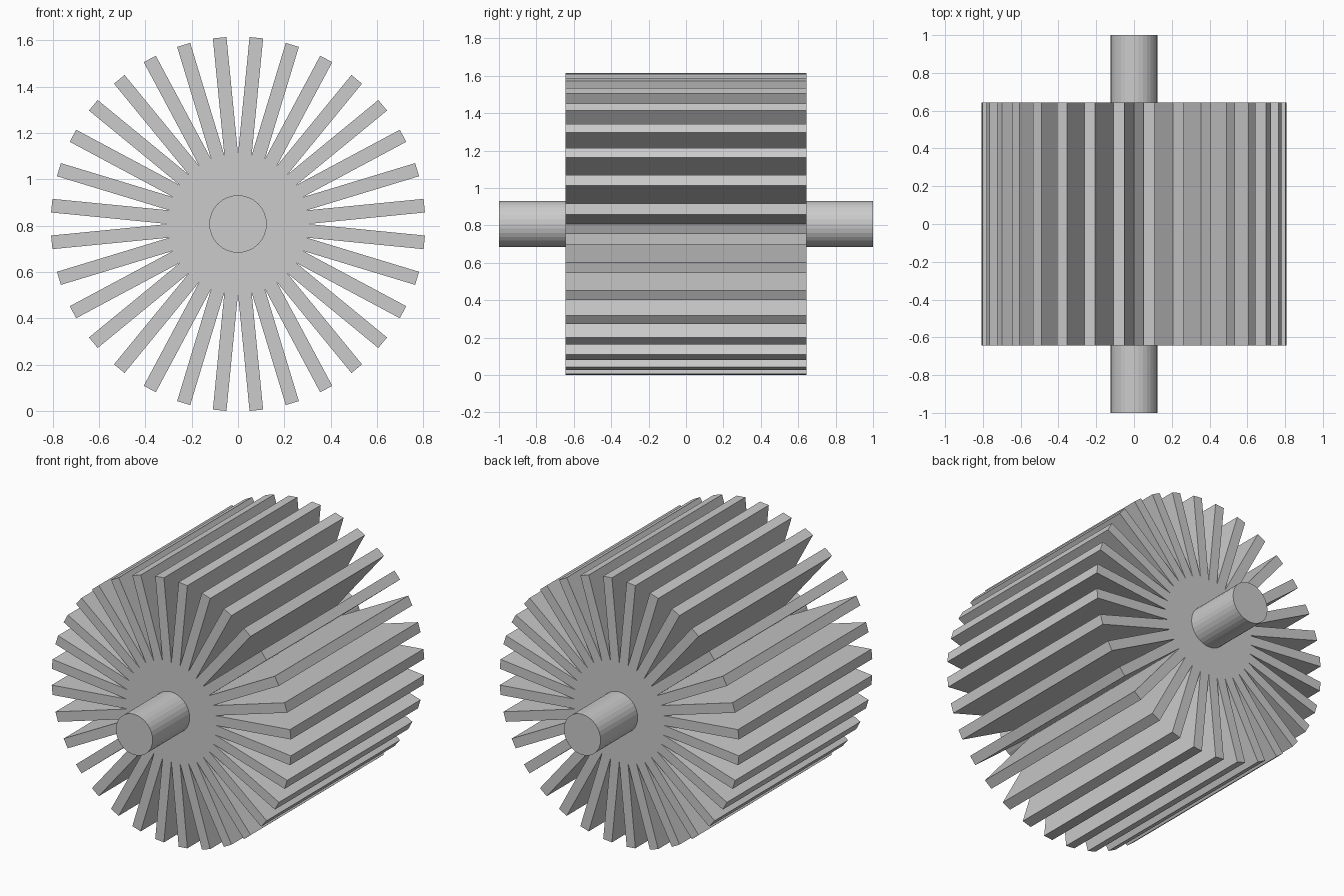
import bpy, bmesh
from math import sin, cos, pi

if "Cube" in bpy.data.objects:
    bpy.data.objects.remove(bpy.data.objects["Cube"])

FINS, R, W = 32, 0.808, 0.059      # fin count, tip radius, fin thickness
HALF_LEN, CZ = 0.643, 0.8075       # half length along y, axis height
STEP = 2 * pi / FINS


def extrude_y(name, profile, half):
    """Prism along y from an x-z profile centred on the axis."""
    bm = bmesh.new()
    face = bm.faces.new([bm.verts.new((x, -half, z)) for x, z in profile])
    out = bmesh.ops.extrude_face_region(bm, geom=[face])
    moved = [v for v in out["geom"] if isinstance(v, bmesh.types.BMVert)]
    bmesh.ops.translate(bm, verts=moved, vec=(0, 2 * half, 0))
    bmesh.ops.recalc_face_normals(bm, faces=bm.faces)
    # split the star-shaped ends cleanly
    bmesh.ops.triangulate(bm, faces=[f for f in bm.faces if len(f.verts) > 40])
    mesh = bpy.data.meshes.new(name)
    bm.to_mesh(mesh)
    bm.free()
    obj = bpy.data.objects.new(name, mesh)
    obj.location.z = CZ
    bpy.context.collection.objects.link(obj)
    return obj


# Finned rotor: notch where neighbouring fins meet, then two square tip corners
notch = (W / 2) / sin(STEP / 2)
star = []
for i in range(FINS):
    a = i * STEP
    star.append((notch * cos(a), notch * sin(a)))
    b = a + STEP / 2
    for s in (-W / 2, W / 2):
        star.append((R * cos(b) - s * sin(b), R * sin(b) + s * cos(b)))
extrude_y("finned_rotor", star, HALF_LEN)

# Round shaft through the middle
circle = [(0.124 * cos(2 * pi * i / 32), 0.124 * sin(2 * pi * i / 32)) for i in range(32)]
extrude_y("shaft", circle, 1.0)
